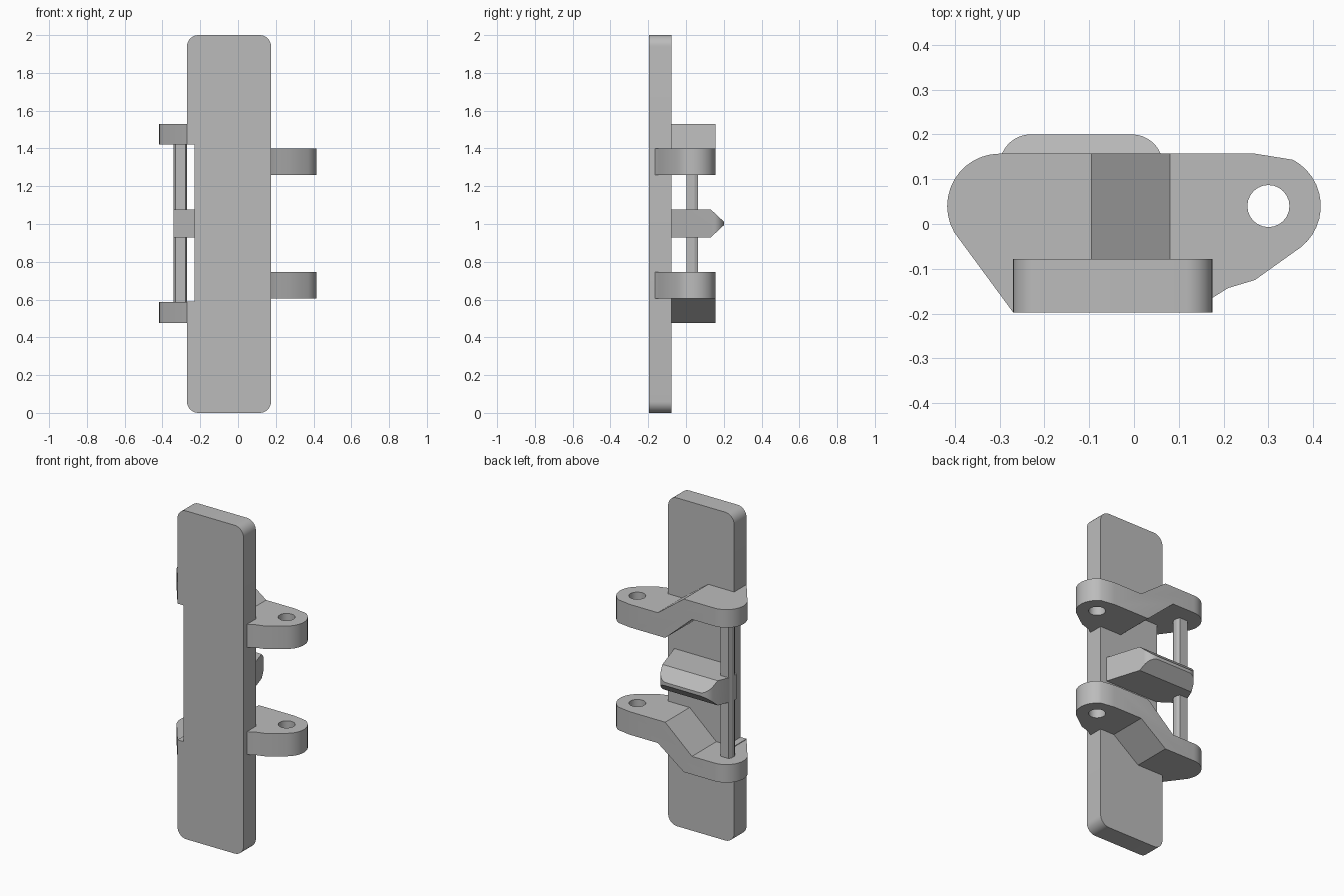
import bpy, bmesh
from math import cos, sin, radians
from mathutils import Vector

old = bpy.data.objects.get("Cube")
if old:
    bpy.data.objects.remove(old, do_unlink=True)

grey = bpy.data.materials.new("plain_grey")
grey.use_nodes = True
colour = (0.5, 0.5, 0.5, 1)
grey.diffuse_color = colour
grey.node_tree.nodes["Principled BSDF"].inputs["Base Color"].default_value = colour

MID = 1.003  # height of the mirror plane


def arc(cx, cy, r, start, end, n=12):
    angles = [radians(start + (end - start) * i / n) for i in range(n + 1)]
    return [(cx + r * cos(a), cy + r * sin(a)) for a in angles]


def prism(name, outline, axis, lo, hi, cuts=()):
    """Extrude a 2D outline along y or z, then trim it with planes."""
    place = {"y": lambda p: (p[0], lo, p[1]), "z": lambda p: (p[0], p[1], lo)}[axis]
    step = Vector((0, hi - lo, 0)) if axis == "y" else Vector((0, 0, hi - lo))
    bm = bmesh.new()
    face = bm.faces.new([bm.verts.new(place(p)) for p in outline])
    new = bmesh.ops.extrude_face_region(bm, geom=[face], use_keep_orig=True)["geom"]
    bmesh.ops.translate(bm, vec=step, verts=[v for v in new if isinstance(v, bmesh.types.BMVert)])
    for point, normal in cuts:
        cut = bmesh.ops.bisect_plane(bm, geom=bm.verts[:] + bm.edges[:] + bm.faces[:],
                                     plane_co=point, plane_no=normal, clear_outer=True)
        edges = [e for e in cut["geom_cut"] if isinstance(e, bmesh.types.BMEdge)]
        bmesh.ops.holes_fill(bm, edges=edges)
    bmesh.ops.recalc_face_normals(bm, faces=bm.faces[:])
    mesh = bpy.data.meshes.new(name)
    bm.to_mesh(mesh)
    bm.free()
    mesh.materials.append(grey)
    obj = bpy.data.objects.new(name, mesh)
    bpy.context.collection.objects.link(obj)
    return obj


def activate(obj):
    bpy.ops.object.select_all(action="DESELECT")
    obj.select_set(True)
    bpy.context.view_layer.objects.active = obj


def boolean(obj, cutter, operation):
    activate(obj)
    mod = obj.modifiers.new("cut", "BOOLEAN")
    mod.operation, mod.object, mod.solver = operation, cutter, "EXACT"
    bpy.ops.object.modifier_apply(modifier=mod.name)
    bpy.data.objects.remove(cutter, do_unlink=True)


def smooth(obj):
    activate(obj)
    bpy.ops.object.shade_smooth_by_angle(angle=radians(25))


# Long backing plate with round corners and a shallow notch on one edge
L, R, r = -0.27, 0.175, 0.06
plate = (arc(L + r, r, r, 180, 270, 8) + arc(R - r, r, r, 270, 360, 8)
         + arc(R - r, 2 - r, r, 0, 90, 8) + arc(L + r, 2 - r, r, 90, 180, 8)
         + [(L, 1.42), (-0.23, 1.42), (-0.23, 0.59), (L, 0.59)])
smooth(prism("backing_plate", plate, "y", -0.197, -0.078))

# Cranked hinge arms: side profile intersected with the plan outline, then drilled
profile = [(-0.5, 1.53), (-0.095, 1.53), (0.08, 1.40), (0.5, 1.40),
           (0.5, 1.26), (0.03, 1.26), (-0.15, 1.42), (-0.5, 1.42)]
plan = ([(0.27, 0.157)] + arc(-0.30, 0.04, 0.117, 90, 210)
        + [(-0.27, -0.197), (-0.18, -0.11), (0.1, -0.11), (0.17, -0.168), (0.21, -0.143), (0.27, -0.125)]
        + arc(0.30, 0.04, 0.117, -52, 62))
for name, sign in (("upper_hinge_arm", 1), ("lower_hinge_arm", -1)):
    side = [(x, MID + sign * (z - MID)) for x, z in profile]
    arm = prism(name, side, "y", -0.4, 0.4)
    boolean(arm, prism("plan_cutter", plan, "z", -0.1, 2.1), "INTERSECT")
    hole = arc(0.30, 0.04, 0.047, 0, 345, 23)
    boolean(arm, prism("hole_cutter", hole, "z", -0.1, 2.1), "DIFFERENCE")
    smooth(arm)

# Faceted rod joining the two arms
rod = [(sx * x - 0.305, sy * y + 0.033)
       for sx, sy, x, y in ((1, 1, 0.036, 0.012), (1, 1, 0.027, 0.031),
                            (-1, 1, 0.027, 0.031), (-1, 1, 0.036, 0.012),
                            (-1, -1, 0.036, 0.012), (-1, -1, 0.027, 0.031),
                            (1, -1, 0.027, 0.031), (1, -1, 0.036, 0.012))]
prism("connecting_rod", rod, "z", 0.56, 1.45)

# Central catch with a wedge-shaped rear edge
catch = ([(-0.22, -0.085), (0.135, -0.085)] + arc(-0.005, 0.13, 0.07, 10, 90, 8)
         + arc(-0.23, 0.13, 0.07, 90, 155, 8) + [(-0.338, 0.05), (-0.342, 0.0)])
slopes = [((0, 0.13, MID + s * 0.075), (0, 0.68, s * 0.73)) for s in (1, -1)]
smooth(prism("central_catch", catch, "z", MID - 0.075, MID + 0.075, slopes))
